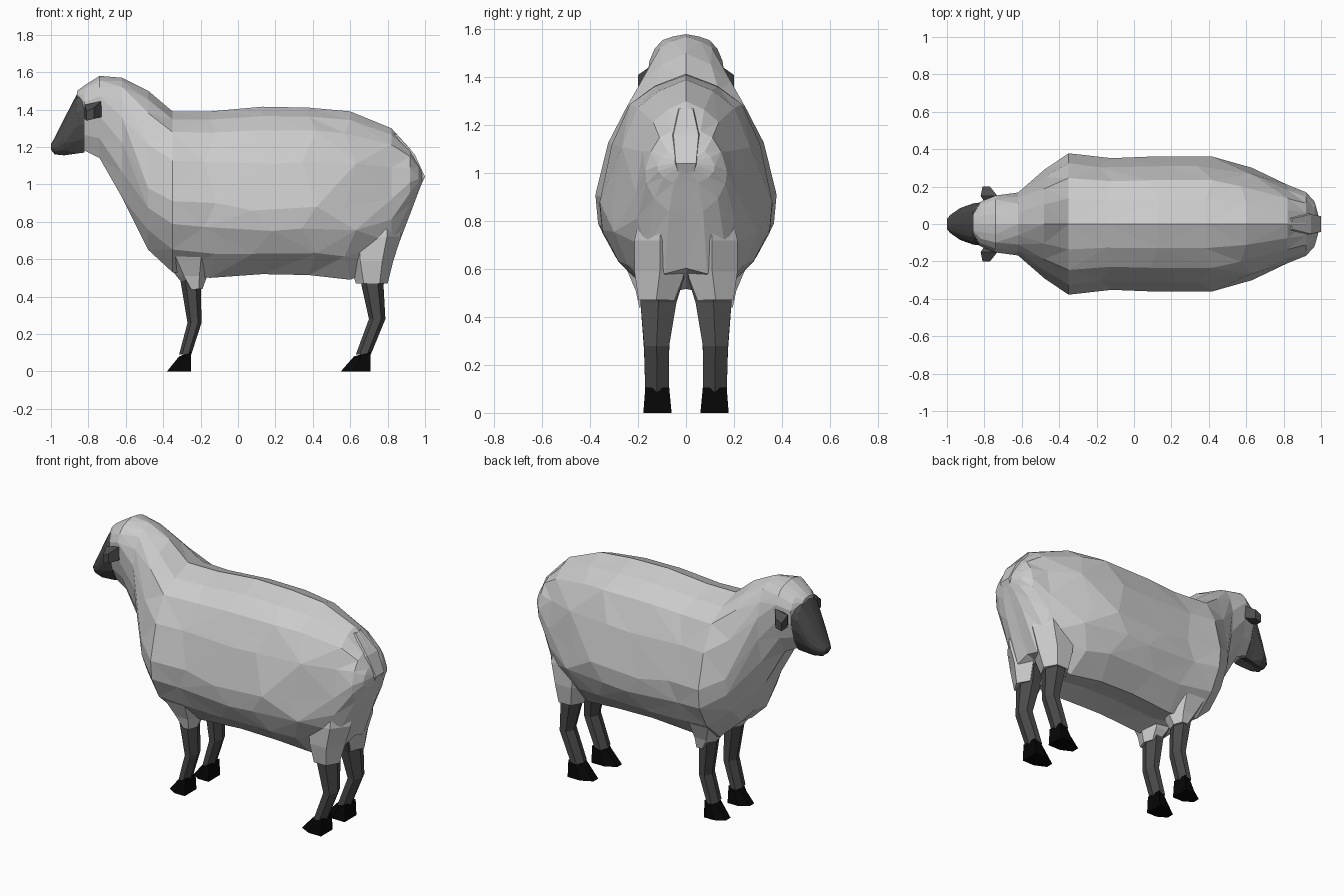
import bpy, bmesh
from math import cos, sin, pi

if "Cube" in bpy.data.objects:
    bpy.data.objects.remove(bpy.data.objects["Cube"])


def material(name, v):
    m = bpy.data.materials.new(name)
    m.diffuse_color = (v, v, v, 1)
    m.use_nodes = True
    m.node_tree.nodes["Principled BSDF"].inputs["Base Color"].default_value = m.diffuse_color
    return m


dark = material("dark_skin", 0.075)
black = material("hoof_black", 0.002)


def loft(name, rings, mat=None, mirror=False, facet=False):
    """Skin a list of equal-length point rings and cap both ends."""
    bm = bmesh.new()
    loops = [[bm.verts.new(p) for p in r] for r in rings]
    n = len(loops[0])
    for a, b in zip(loops, loops[1:]):
        for i in range(n):
            j = (i + 1) % n
            bm.faces.new((a[i], a[j], b[j], b[i]))
    bm.faces.new(loops[0])
    bm.faces.new(loops[-1])
    bmesh.ops.recalc_face_normals(bm, faces=bm.faces)
    if facet:
        bmesh.ops.triangulate(bm, faces=bm.faces, quad_method='SHORT_EDGE')
    me = bpy.data.meshes.new(name)
    bm.to_mesh(me)
    bm.free()
    ob = bpy.data.objects.new(name, me)
    bpy.context.collection.objects.link(ob)
    if mat:
        me.materials.append(mat)
    if mirror:
        mod = ob.modifiers.new("mirror", 'MIRROR')
        mod.use_axis = (False, True, False)
    return ob


# Half outline of a cross-section: width fraction, height fraction (+ up, - down)
OUTLINE = [(0, 1), (0.36, 0.91), (0.65, 0.77), (0.86, 0.45), (1, 0),
           (0.97, -0.32), (0.78, -0.68), (0.42, -1), (0, -0.93)]


def section(x, top, mid, bottom, w, stagger=0.0):
    """Cross-section ring; stagger slides points along x for irregular facets."""
    half = [(x + (stagger if i in (2, 4, 6) else -stagger if i in (3, 5) else 0),
             u * w, mid + v * ((top - mid) if v > 0 else (mid - bottom)))
            for i, (u, v) in enumerate(OUTLINE)]
    return half + [(px, -py, pz) for px, py, pz in half[-2:0:-1]]


# Fleece: x, top, widest height, bottom, half width, stagger
fleece = [(-0.86, 1.50, 1.48, 1.44, 0.05), (-0.82, 1.53, 1.44, 1.18, 0.12),
          (-0.74, 1.58, 1.47, 1.14, 0.152), (-0.62, 1.57, 1.36, 0.93, 0.168),
          (-0.48, 1.50, 0.98, 0.65, 0.29), (-0.35, 1.39, 0.91, 0.53, 0.378),
          (-0.15, 1.39, 0.90, 0.50, 0.352, 0.03), (0.13, 1.415, 0.86, 0.52, 0.36, -0.05),
          (0.38, 1.41, 0.88, 0.515, 0.36, 0.04), (0.60, 1.39, 0.88, 0.49, 0.31, -0.03),
          (0.82, 1.30, 0.92, 0.58, 0.21), (0.92, 1.19, 1.01, 0.84, 0.17),
          (0.965, 1.11, 1.03, 0.96, 0.12), (0.985, 1.07, 1.04, 1.01, 0.05)]
body = loft("fleece_body", [section(*s) for s in fleece], facet=True)

# Face
face = [(-0.82, 1.50, 1.40, 1.17, 0.115), (-0.86, 1.485, 1.38, 1.165, 0.11),
        (-0.93, 1.35, 1.25, 1.155, 0.085), (-0.98, 1.25, 1.21, 1.16, 0.05),
        (-1.00, 1.215, 1.20, 1.185, 0.028)]
loft("face", [section(*s) for s in face], dark, facet=True)

# Ears
ear = [(0.12, -0.80, -0.745, 1.36, 1.43), (0.15, -0.82, -0.73, 1.35, 1.445),
       (0.20, -0.81, -0.77, 1.34, 1.41)]
loft("ears", [[(a, y, b), (c, y, b + 0.01), (c, y, d), (a, y, d - 0.02)]
              for y, a, c, b, d in ear], dark, True)

# Tail, low against the rump
tail = [(1.27, 0.80, 0.845, 0.04), (1.16, 0.86, 0.945, 0.075), (1.04, 0.90, 1.0, 0.06),
        (0.99, 0.92, 0.975, 0.04)]
tail_ob = loft("tail", [[(a, -w, z), (b, -w * 0.7, z), (b, w * 0.7, z), (a, w, z)]
                        for z, a, b, w in tail])


def limb(name, levels, mat=None):
    """Six-sided limb; levels are z, x min, x max, y min, y max."""
    rings = []
    for z, x0, x1, y0, y1 in levels:
        rings.append([((x0 + x1) / 2 + (x1 - x0) / 2 * cos(k * pi / 3),
                       (y0 + y1) / 2 + (y1 - y0) / 2 * sin(k * pi / 3) / sin(pi / 3), z)
                      for k in range(6)])
    return loft(name, rings, mat, True)


# Woolly upper legs
front_up = limb("front_upper_legs",
                [(0.80, -0.46, -0.10, 0.05, 0.29), (0.64, -0.42, -0.12, 0.03, 0.265),
                 (0.51, -0.33, -0.165, 0.04, 0.21), (0.44, -0.27, -0.19, 0.08, 0.195)])
rear_up = limb("rear_upper_legs",
               [(0.92, 0.58, 0.86, 0.01, 0.17), (0.72, 0.57, 0.872, 0.004, 0.215),
                (0.59, 0.595, 0.83, 0.004, 0.215), (0.47, 0.63, 0.80, 0.05, 0.198)])

# Fuse upper legs and tail into the fleece
for part in (front_up, rear_up, tail_ob):
    mod = body.modifiers.new("fuse", 'BOOLEAN')
    mod.operation = 'UNION'
    mod.solver = 'EXACT'
    mod.object = part
    part.hide_render = True
    part.hide_set(True)

# Lower legs
limb("front_lower_legs", [(0.50, -0.31, -0.20, 0.06, 0.193), (0.26, -0.27, -0.195, 0.07, 0.175),
                          (0.09, -0.315, -0.25, 0.07, 0.17)], dark)
limb("rear_lower_legs", [(0.57, 0.66, 0.80, 0.006, 0.19), (0.46, 0.66, 0.778, 0.04, 0.19),
                         (0.28, 0.70, 0.788, 0.07, 0.175), (0.09, 0.63, 0.71, 0.07, 0.17)], dark)

# Hooves: heel x, toe x at top and bottom
TOE = [(0, 0), (0, 1), (0.55, 1), (1, 0.7), (1, 0.3), (0.55, 0)]
for name, heel, top, low in (("front_hooves", -0.25, -0.315, -0.38),
                             ("rear_hooves", 0.708, 0.62, 0.55)):
    loft(name, [[(heel + u * (toe - heel), y0 + v * (y1 - y0), z - u * drop) for u, v in TOE]
                for z, toe, y0, y1, drop in ((0.0, low, 0.06, 0.178, 0),
                                             (0.105, top, 0.07, 0.17, 0.025))], black, True)
